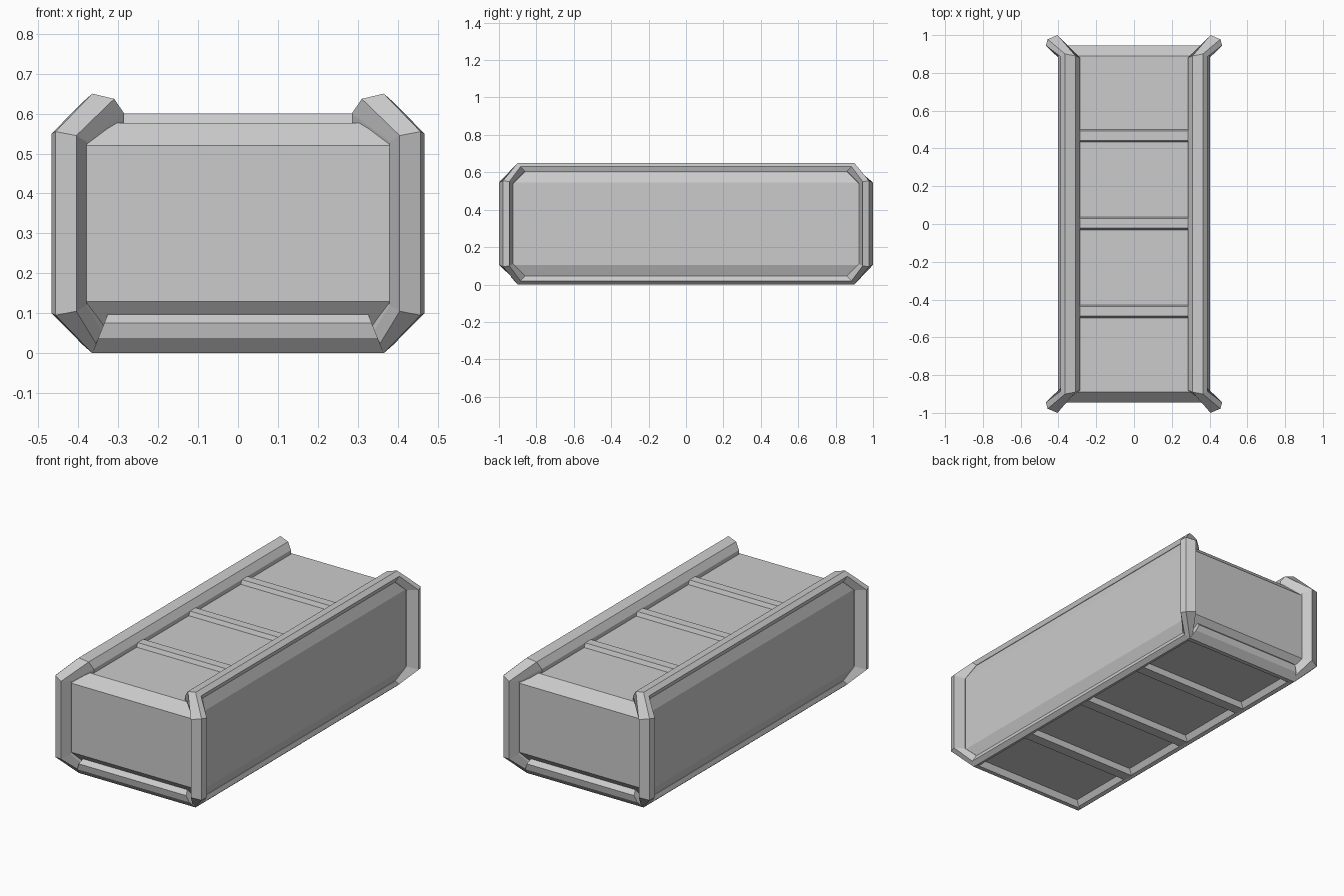
import bpy, bmesh

if "Cube" in bpy.data.objects:
    bpy.data.objects.remove(bpy.data.objects["Cube"])


def finish(bm, name):
    bmesh.ops.recalc_face_normals(bm, faces=bm.faces)
    me = bpy.data.meshes.new(name)
    bm.to_mesh(me)
    bm.free()
    ob = bpy.data.objects.new(name, me)
    bpy.context.collection.objects.link(ob)
    return ob


def hull(name, pts):
    bm = bmesh.new()
    vs = [bm.verts.new(p) for p in pts]
    r = bmesh.ops.convex_hull(bm, input=vs)
    junk = {e for e in r["geom_interior"] + r["geom_unused"] if isinstance(e, bmesh.types.BMVert)}
    bmesh.ops.delete(bm, geom=list(junk), context='VERTS')
    bmesh.ops.dissolve_limit(bm, angle_limit=0.01, verts=bm.verts, edges=bm.edges)
    return finish(bm, name)


def loft(name, sections, closed=False):
    bm = bmesh.new()
    rings = [[bm.verts.new(p) for p in s] for s in sections]
    n = len(rings[0])
    pairs = list(zip(rings, rings[1:]))
    if closed:
        pairs.append((rings[-1], rings[0]))
    else:
        bm.faces.new(rings[0])
        bm.faces.new(rings[-1])
    for a, b in pairs:
        for i in range(n):
            j = (i + 1) % n
            bm.faces.new((a[i], a[j], b[j], b[i]))
    return finish(bm, name)


S = (-1, 1)
MID = 0.325  # half height

# Main body: box with sloped end edges and a floor close to the ground
pts = []
for sx in S:
    for sy in S:
        pts += [(sx * .39, sy * .945, .52), (sx * .36, sy * .89, .577),
                (sx * .39, sy * .945, .13), (sx * .36, sy * .87, .037)]
hull("body", pts)

# Bulged side panels with bevelled borders
for sx, side in zip(S, ("left", "right")):
    pts = []
    for sy in S:
        for sz in S:
            pts += [(sx * .402, sy * .93, MID + sz * .22),
                    (sx * .375, sy * .86, MID + sz * .285),
                    (sx * .335, sy * .86, MID + sz * .285)]
    hull(side + "_side_panel", pts)

# Frame ring: top rail, flared corner posts and bottom rail as one loft
top = [(.285, .88, .57), (.285, .88, .60), (.31, .89, .637),
       (.365, .90, .65), (.388, .885, .63), (.38, .86, .605)]
post_top = [(.38, .935, .515), (.38, .95, .53), (.405, 1.0, .545),
            (.457, .978, .555), (.467, .945, .55), (.405, .925, .54)]
post_low = [(x, y, .65 - z) for x, y, z in post_top]
low = [(.325, .88, .06), (.328, .885, .035), (.345, .895, .006),
       (.365, .90, 0), (.388, .885, .02), (.38, .86, .045)]
half = [top, post_top, post_low, low]
for sx, side in zip(S, ("left", "right")):
    ring = [[(sx * x, y, z) for x, y, z in s] for s in half]
    ring += [[(sx * x, -y, z) for x, y, z in s] for s in reversed(half)]
    loft(side + "_frame", ring, closed=True)

# Bottom end rails (y, z profile)
rail = [(.865, .03), (.875, 0), (.90, 0), (.935, .038), (.942, .075), (.915, .10), (.865, .10)]
reach = [.365, .365, .365, .35, .335, .325, .325]
for sy, end in zip(S, ("front", "back")):
    loft(end + "_bottom_rail",
         [[(sx * r, sy * y, z) for (y, z), r in zip(rail, reach)] for sx in S])

# Cross bars on the lid and under the floor
for i, c in enumerate((-.463, .003, .467)):
    bar = [(c - .037, .57), (c - .025, .60), (c + .025, .60), (c + .037, .57)]
    loft(f"top_crossbar_{i}", [[(sx * .31, y, z) for y, z in bar] for sx in S])
    bar = [(c - .037, .045), (c - .03, .003), (c + .03, .003), (c + .037, .045)]
    loft(f"bottom_crossbar_{i}", [[(sx * .35, y, z) for y, z in bar] for sx in S])
